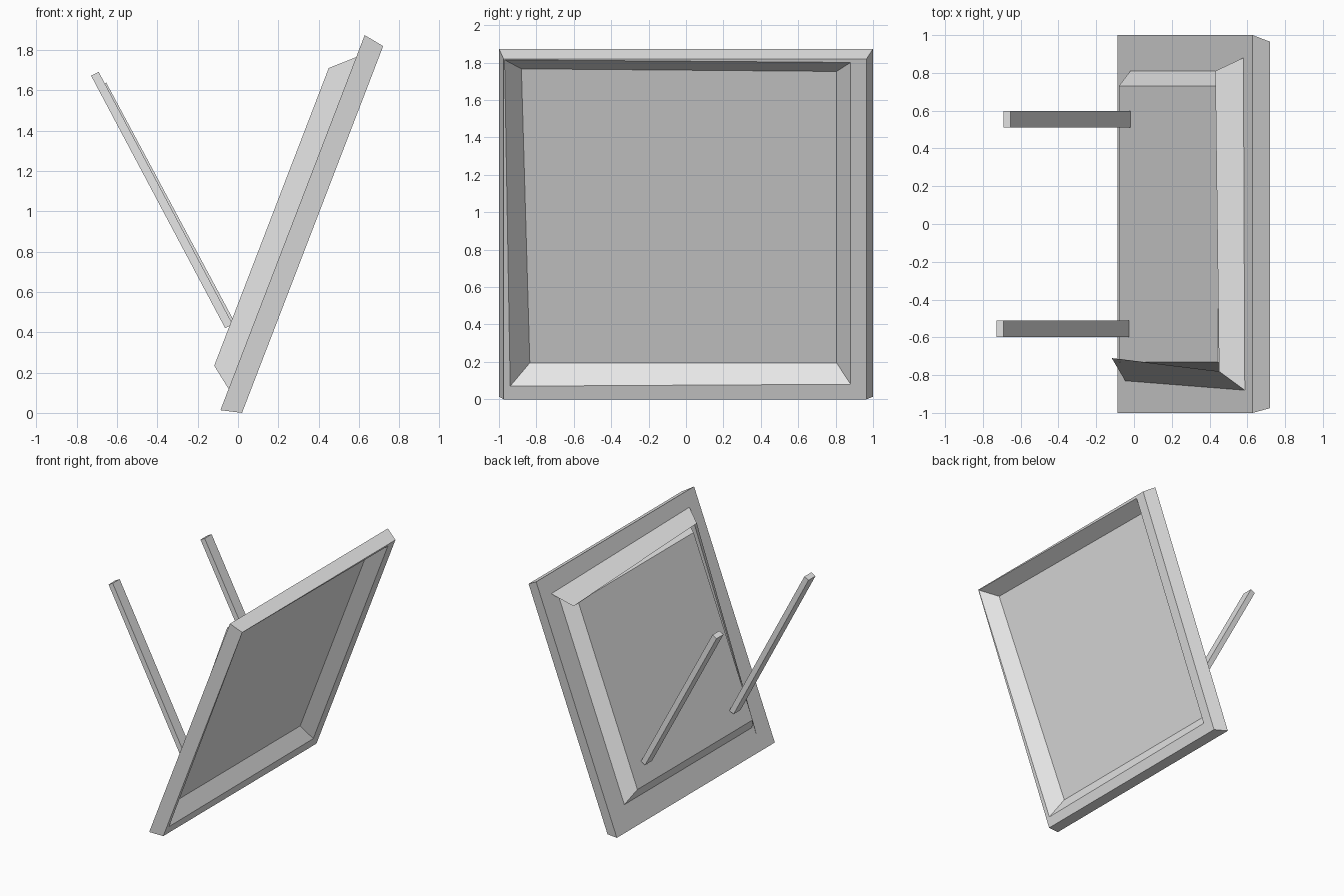
import bpy, bmesh
from mathutils import Vector

old = bpy.data.objects.get("Cube")
if old:
    bpy.data.objects.remove(old, do_unlink=True)

grey = bpy.data.materials.new("plain grey")
grey.use_nodes = True
grey.diffuse_color = (0.8, 0.8, 0.8, 1)
grey.node_tree.nodes["Principled BSDF"].inputs["Base Color"].default_value = (0.8, 0.8, 0.8, 1)

# Tilted panel frame: u runs up the panel, n points out of its open side
ORIGIN = Vector((0.02, 0, 0))
U = Vector((0.359, 0, 0.933))
N = Vector((0.933, 0, -0.359))
Y = Vector((0, 1, 0))


def on_panel(u, y, n):
    return ORIGIN + U * u + Y * y + N * n


def rect(u0, u1, y0, y1, n):
    return [on_panel(u, y, n) for u, y in ((u0, y0), (u1, y0), (u1, y1), (u0, y1))]


def loft(name, rings, closed=True):
    """Join matching rings of points with quads, capping the ends if closed."""
    bm = bmesh.new()
    loops = [[bm.verts.new(p) for p in ring] for ring in rings]
    count = len(loops[0])
    for a, b in zip(loops, loops[1:]):
        for i in range(count if closed else count - 1):
            j = (i + 1) % count
            bm.faces.new((a[i], a[j], b[j], b[i]))
    if closed:
        bm.faces.new(loops[0])
        bm.faces.new(loops[-1])
    bmesh.ops.recalc_face_normals(bm, faces=bm.faces)
    mesh = bpy.data.meshes.new(name)
    bm.to_mesh(mesh)
    bm.free()
    mesh.materials.append(grey)
    obj = bpy.data.objects.new(name, mesh)
    bpy.context.collection.objects.link(obj)
    return obj


# Shallow tray: tapered outside, lip along the bottom and one side, sunken floor
opening = [on_panel(u, y, 0) for u, y in
           ((0.075, -0.94), (1.945, -0.97), (1.93, 0.88), (0.086, 0.88))]
floor = [on_panel(u, y, -0.1) for u, y in
         ((0.17, -0.835), (1.855, -0.88), (1.84, 0.805), (0.17, 0.805))]
loft("tray", [rect(-0.026, 1.968, -1, 1, -0.105),
              rect(0, 1.95, -0.975, 0.965, 0), opening, floor])

# Raised block with sloping sides on the back
loft("back_block", [rect(0.161, 1.78, -0.81, 0.81, -0.104),
                    rect(0.24, 1.7, -0.73, 0.73, -0.2)])

# Thin flared flange along one side and the top of the block
base = [on_panel(*p, -0.105) for p in ((0.087, -0.83), (1.851, -0.88), (1.83, 0.88))]
edge = [on_panel(*p, -0.213) for p in ((0.169, -0.71), (1.752, -0.78), (1.696, 0.81))]
loft("back_flange", [base, edge], closed=False)


# Two flat rods leaning away from the back
def rod(name, y, bottom, top):
    low = Vector((bottom[0], y, bottom[1]))
    high = Vector((top[0], y, top[1]))
    across = (high - low).cross(Y).normalized() * 0.021
    side = Y * 0.044
    loft(name, [[p + across * a + side * b for a, b in ((-1, -1), (1, -1), (1, 1), (-1, 1))]
                for p in (low, high)])


rod("front_rod", -0.555, (-0.045, 0.43), (-0.71, 1.682))
rod("rear_rod", 0.555, (-0.038, 0.445), (-0.672, 1.628))
